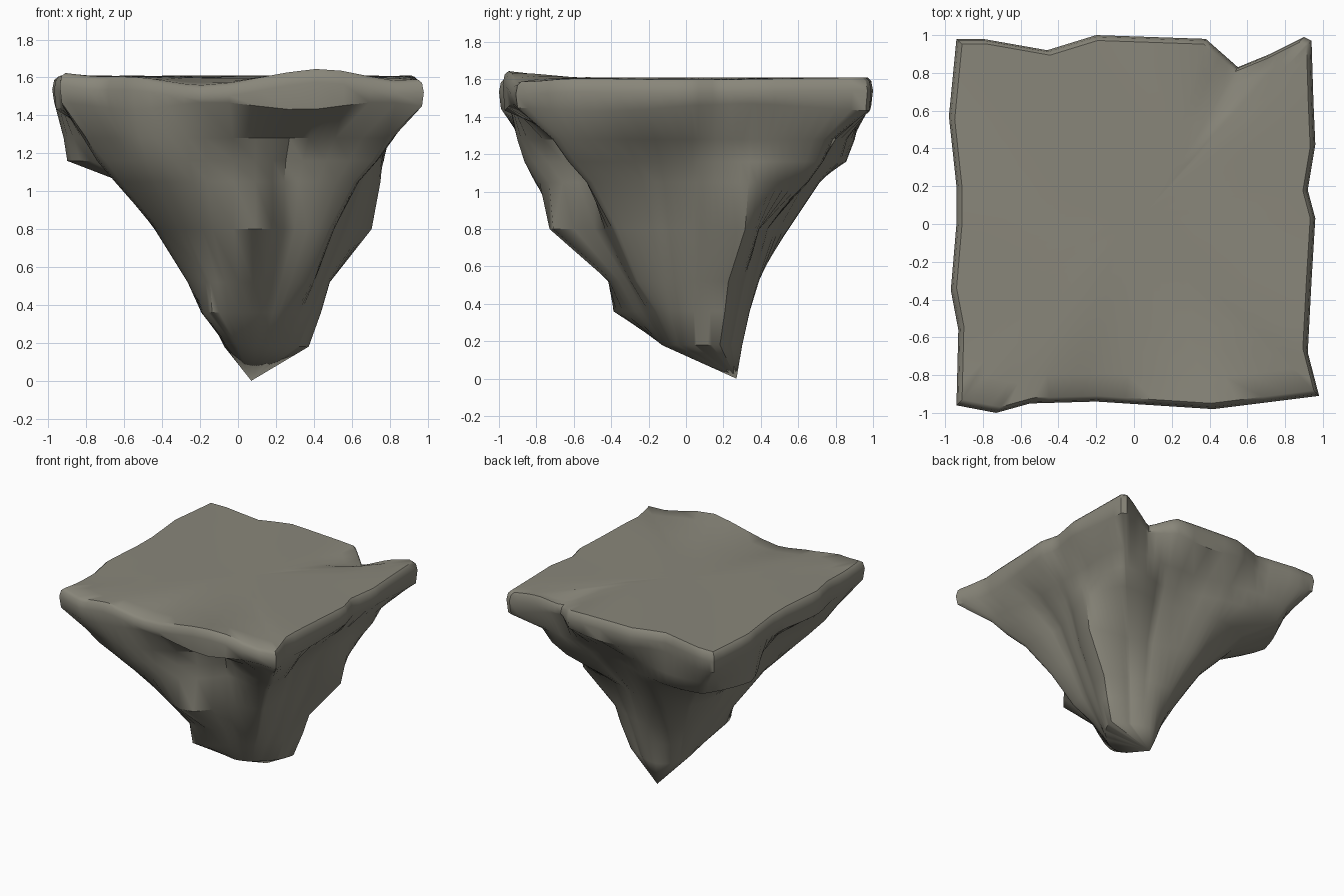
import bpy
import bmesh
import math
from math import radians
from mathutils import Vector

default_cube = bpy.data.objects.get("Cube")
if default_cube:
    bpy.data.objects.remove(default_cube, do_unlink=True)

# Single weathered stone colour
stone = bpy.data.materials.new("grey_brown_stone")
stone.use_nodes = True
stone_colour = (0.25, 0.24, 0.195, 1)
stone.diffuse_color = stone_colour
stone.node_tree.nodes["Principled BSDF"].inputs["Base Color"].default_value = stone_colour

axis = Vector((0.05, 0.05, 0))
tip = Vector((0.07, 0.27, 0))

# Ragged square outline of the plateau, anticlockwise from the +x side
outline = [
    (.96, .03), (.92, .18), (.96, .42), (.95, .65), (.94, .97), (.9, .99),
    (.72, .9), (.55, .83), (.38, .98), (-.2, 1), (-.46, .92), (-.8, .98),
    (-.94, .98), (-.98, .57), (-.94, .2), (-.94, 0), (-.97, -.35),
    (-.93, -.56), (-.94, -.96), (-.73, -1), (-.55, -.95), (-.2, -.94),
    (.42, -.98), (.98, -.91), (.92, -.68), (.94, -.3),
]

# Underside cross-sections: height, then radii at equal angular steps
sections = {
    1.28: (.72, .78, 1.02, .79, .74, .88, 1.17, 1.05, .78, .82, 1.22, 1.03, .75, .64, 1.08, .76),
    1.16: (.65, .77, .95, .68, .66, .84, 1.1, 1.03, .72, .72, 1.12, .99, .73, .58, .96, .66),
    1.05: (.6, .76, .84, .6, .6, .72, .82, .72, .55, .62, .99, .93, .74, .55, .82, .58),
    .8: (.52, .71, .48, .42, .45, .54, .54, .47, .44, .51, .67, .73, .8, .54, .62, .48),
    .52: (.4, .47, .37, .34, .34, .34, .32, .31, .3, .33, .43, .5, .45, .38, .45, .38),
    .36: (.34, .42, .32, .3, .29, .27, .23, .22, .21, .24, .34, .48, .36, .3, .3, .3),
    .18: (.27, .35, .27, .26, .25, .2, .15, .13, .12, .12, .14, .17, .18, .18, .19, .21),
}


def densify(points):
    """Insert a midpoint on every side of a closed outline."""
    result = []
    for index, point in enumerate(points):
        following = points[(index + 1) % len(points)]
        result += [point, point.lerp(following, 0.5)]
    return result


def radius_at(radii, angle):
    """Interpolate a closed table of radii at an angle."""
    position = (angle / math.tau) % 1 * len(radii)
    index = int(position)
    blend = position - index
    first = radii[index % len(radii)]
    second = radii[(index + 1) % len(radii)]
    return first * (1 - blend) + second * blend


def bump(point, x, y, width):
    """Soft circular hill used to vary the plateau."""
    distance = (point.x - x) ** 2 + (point.y - y) ** 2
    return math.exp(-distance / width ** 2)


def top_height(point):
    height = 1.605 + 0.045 * bump(point, .42, -.98, .25)
    height += 0.03 * bump(point, -.97, -.97, .15)
    height -= 0.05 * bump(point, -.2, -.95, .25)
    height -= 0.06 * bump(point, .55, .8, .15)
    height -= 0.03 * bump(point, .85, -.9, .2)
    return height + 0.006 * math.sin(point.x * 5 + point.y * 3)


def add_ring(mesh, points):
    return [mesh.verts.new(point) for point in points]


def bridge(mesh, upper, lower):
    count = len(upper)
    for index in range(count):
        following = (index + 1) % count
        mesh.faces.new((upper[index], lower[index], lower[following], upper[following]))


def cap(mesh, ring, apex):
    centre = mesh.verts.new(apex)
    for index, vertex in enumerate(ring):
        mesh.faces.new((vertex, ring[(index + 1) % len(ring)], centre))


def scaled(point, factor, height):
    result = axis + (point - axis) * factor
    result.z = height
    return result


rim = densify(densify([Vector((x, y, 0)) for x, y in outline]))
mesh = bmesh.new()
rings = []

# Gently rolling plateau
for factor in (0.3, 0.6, 0.85, 0.97):
    rings.append(add_ring(mesh, [
        scaled(p, factor, top_height(scaled(p, factor, 0))) for p in rim]))

# Rounded, chipped edge of the slab
rings.append(add_ring(mesh, [scaled(p, 0.99, top_height(p) - 0.02) for p in rim]))
rings.append(add_ring(mesh, [scaled(p, 1, top_height(p) - 0.07) for p in rim]))
rings.append(add_ring(mesh, [
    scaled(p, 0.99, 1.45 + 0.02 * math.sin(p.x * 7 + p.y * 4)) for p in rim]))

# Ridged underside tapering to the point
for height, radii in sections.items():
    points = []
    for p in rim:
        offset = p - axis
        limit = offset.length * 0.98
        radius = min(limit, radius_at(radii, math.atan2(offset.y, offset.x)))
        points.append(scaled(p, radius / offset.length, height))
    rings.append(add_ring(mesh, points))

for upper, lower in zip(rings, rings[1:]):
    bridge(mesh, upper, lower)
cap(mesh, rings[0], scaled(axis, 1, top_height(axis)))
cap(mesh, rings[-1], tip)
bmesh.ops.recalc_face_normals(mesh, faces=mesh.faces)

data = bpy.data.meshes.new("floating_rock")
mesh.to_mesh(data)
mesh.free()
data.materials.append(stone)
rock = bpy.data.objects.new("floating_rock", data)
bpy.context.collection.objects.link(rock)

# Smooth stone with crisp ridges
bpy.ops.object.select_all(action="DESELECT")
rock.select_set(True)
bpy.context.view_layer.objects.active = rock
bpy.ops.object.shade_smooth_by_angle(angle=radians(42))
